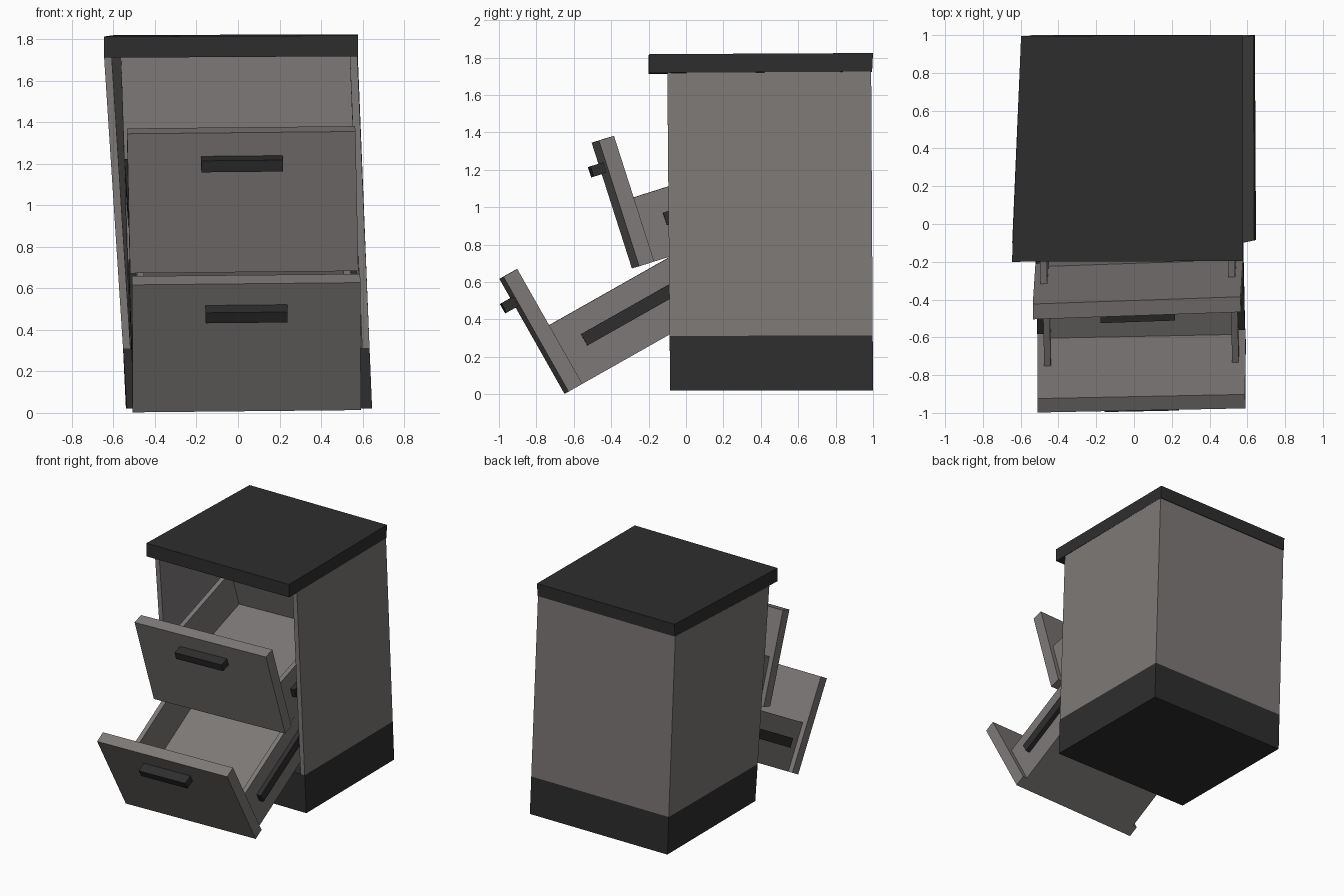
import bpy
from mathutils import Matrix, Vector

if "Cube" in bpy.data.objects:
    bpy.data.objects.remove(bpy.data.objects["Cube"])


def material(name, rgb):
    m = bpy.data.materials.new(name)
    m.diffuse_color = (*rgb, 1)
    m.use_nodes = True
    m.node_tree.nodes["Principled BSDF"].inputs["Base Color"].default_value = m.diffuse_color
    return m


GREY = material("warm_grey", (0.205, 0.19, 0.185))
DARK = material("charcoal", (0.027, 0.027, 0.027))


def blocks(name, spans, place, mat):
    """One object made of boxes; each span is (x0,x1, y0,y1, z0,z1), mapped by place()."""
    verts, faces = [], []
    for x0, x1, y0, y1, z0, z1 in spans:
        b = len(verts)
        verts += [place(x, y, z) for z in (z0, z1)
                  for x, y in ((x0, y0), (x1, y0), (x1, y1), (x0, y1))]
        faces += [[b + i for i in f] for f in
                  ((3, 2, 1, 0), (4, 5, 6, 7), (0, 1, 5, 4),
                   (1, 2, 6, 5), (2, 3, 7, 6), (3, 0, 4, 7))]
    me = bpy.data.meshes.new(name)
    me.from_pydata(verts, [], faces)
    me.materials.append(mat)
    ob = bpy.data.objects.new(name, me)
    bpy.context.collection.objects.link(ob)
    return ob


def cage(bottom, top):
    """Map the unit cube into a crooked box given by two quads (FL, FR, BR, BL)."""
    def quad(q, s, t):
        a, b, c, d = map(Vector, q)
        return a.lerp(b, s).lerp(d.lerp(c, s), t)
    return lambda s, t, w: quad(bottom, s, t).lerp(quad(top, s, t), w)


# Crooked cabinet: leaning carcass on a flush dark plinth
carcass = cage(
    [(-0.535, -0.085, 0.02), (0.646, -0.085, 0.02), (0.64, 1.0, 0.02), (-0.54, 1.0, 0.02)],
    [(-0.645, -0.10, 1.712), (0.575, -0.10, 1.718), (0.577, 0.99, 1.725), (-0.598, 0.985, 1.722)])
P, W = 0.172, 0.03  # plinth height and wall thickness as fractions
blocks("plinth", [(0, 1, 0, 1, 0, P)], carcass, DARK)
blocks("cabinet_walls", [(0, W, 0, 1, P, 1), (1 - W, 1, 0, 1, P, 1),
                         (W, 1 - W, 1 - W, 1, P, 1)], carcass, GREY)

# Overhanging top slab
slab = cage(
    [(-0.646, -0.2, 1.711), (0.577, -0.196, 1.718), (0.578, 0.995, 1.725), (-0.598, 0.99, 1.722)],
    [(-0.646, -0.2, 1.813), (0.577, -0.196, 1.818), (0.578, 1.0, 1.824), (-0.598, 0.995, 1.82)])
blocks("top_slab", [(0, 1, 0, 1, 0, 1)], slab, DARK)


def drawer(name, origin, ax, ay, az):
    """Tilted open drawer; local origin is the bottom centre of its front face."""
    m = Matrix((ax, ay, az)).transposed()
    o = Vector(origin)

    def place(x, y, z):
        return o + m @ Vector((x, y, z))

    half, inner, t = 0.55, 0.515, 0.035
    front, depth, wall = 0.085, 1.08, 0.36
    blocks(name + "_box", [
        (-half, half, 0, front, 0, 0.706),                      # front panel
        (-inner, inner, front, depth, 0, 0.06),                 # floor
        (-inner, t - inner, front, depth, 0.06, wall),          # sides
        (inner - t, inner, front, depth, 0.06, wall),
        (t - inner, inner - t, depth - t, depth, 0.06, wall),   # back
    ], place, GREY)
    blocks(name + "_handle", [(-0.197, 0.197, -0.072, 0, 0.53, 0.588)], place, DARK)
    blocks(name + "_rails", [(-half, -inner, 0.21, depth, 0.165, 0.235),
                             (inner, half, 0.21, depth, 0.165, 0.235)], place, DARK)


# Two drawers spilling out at different angles
drawer("upper_drawer", (0.03, -0.27, 0.678),
       (1, 0.035, 0.01), (-0.022, 0.953, 0.302), (-0.02, -0.305, 0.952))
drawer("lower_drawer", (0.042, -0.639, 0.008),
       (1, 0.02, 0.01), (-0.018, 0.87, 0.492), (-0.003, -0.493, 0.87))
